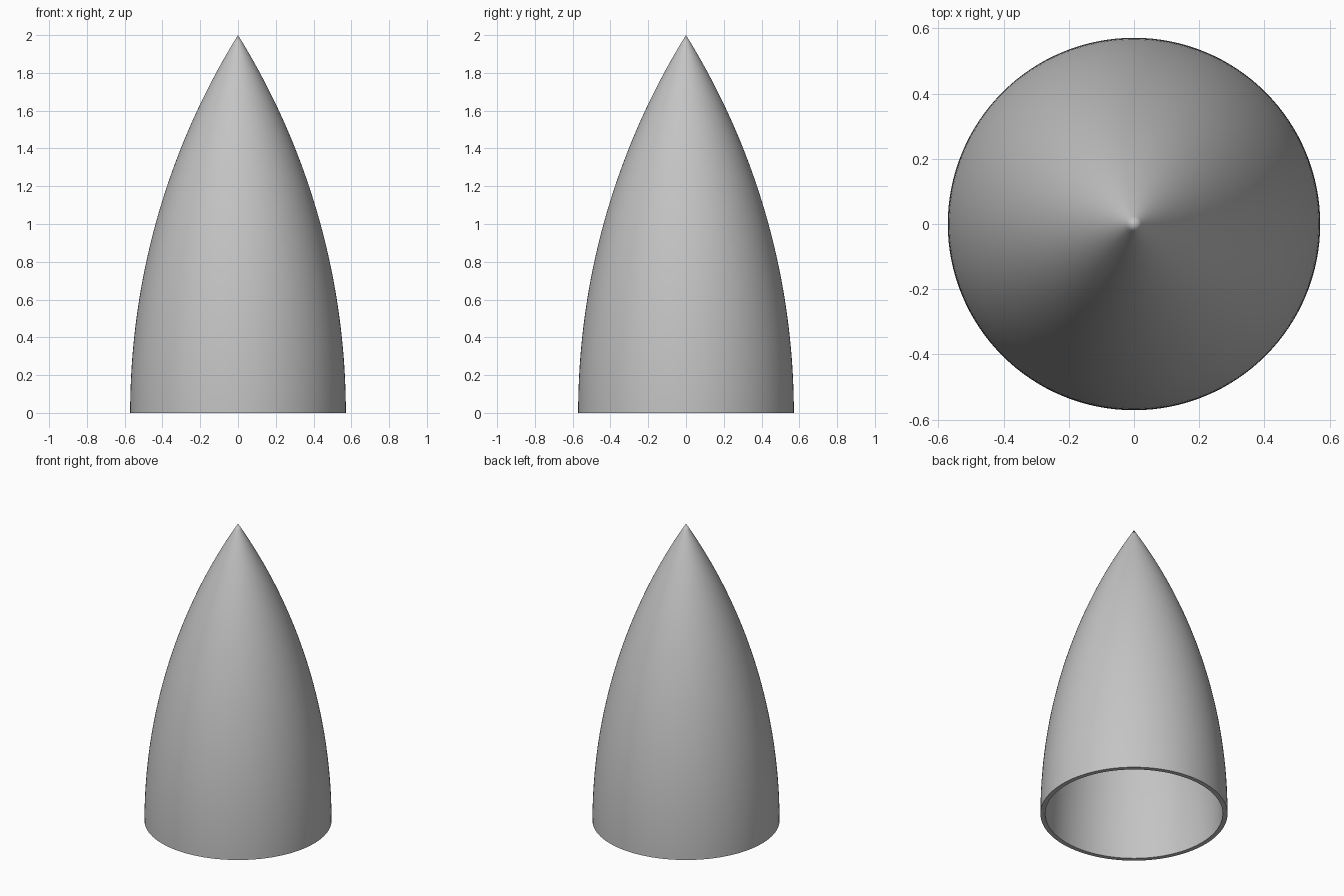
import bpy, bmesh, math

if "Cube" in bpy.data.objects:
    bpy.data.objects.remove(bpy.data.objects["Cube"], do_unlink=True)

RADIUS, HEIGHT, WALL = 0.571, 2.0, 0.029
SEGMENTS, RINGS = 128, 48
ARC = (RADIUS ** 2 + HEIGHT ** 2) / (2 * RADIUS)   # tangent ogive arc radius
OFFSET = ARC - RADIUS                              # arc centre beyond the axis


def ogive(arc):
    """Profile (radius, height) points from the open base to the tip."""
    end = math.acos(OFFSET / arc)
    angles = [end * i / RINGS for i in range(RINGS)]
    points = [(arc * math.cos(a) - OFFSET, arc * math.sin(a)) for a in angles]
    return points + [(0, arc * math.sin(end))]


# Grey shell material
grey = bpy.data.materials.new("plain grey")
grey.use_nodes = True
colour = (0.55, 0.55, 0.55, 1)
grey.diffuse_color = colour
grey.node_tree.nodes["Principled BSDF"].inputs["Base Color"].default_value = colour

# Hollow pointed shell: inner and outer arcs joined by the base rim, then spun
profile = ogive(ARC - WALL)[::-1] + ogive(ARC)
bm = bmesh.new()
verts = [bm.verts.new((r, 0, z)) for r, z in profile]
edges = [bm.edges.new(pair) for pair in zip(verts, verts[1:])]
bmesh.ops.spin(bm, geom=verts + edges, cent=(0, 0, 0), axis=(0, 0, 1),
               angle=math.tau, steps=SEGMENTS, use_duplicate=False)
bmesh.ops.remove_doubles(bm, verts=bm.verts, dist=0.0001)
bmesh.ops.recalc_face_normals(bm, faces=bm.faces)

mesh = bpy.data.meshes.new("nose_cone")
bm.to_mesh(mesh)
bm.free()
mesh.materials.append(grey)
cone = bpy.data.objects.new("nose_cone", mesh)
bpy.context.collection.objects.link(cone)

# Smooth walls with a crisp base rim
bpy.ops.object.select_all(action="DESELECT")
cone.select_set(True)
bpy.context.view_layer.objects.active = cone
bpy.ops.object.shade_smooth_by_angle(angle=math.radians(40))
